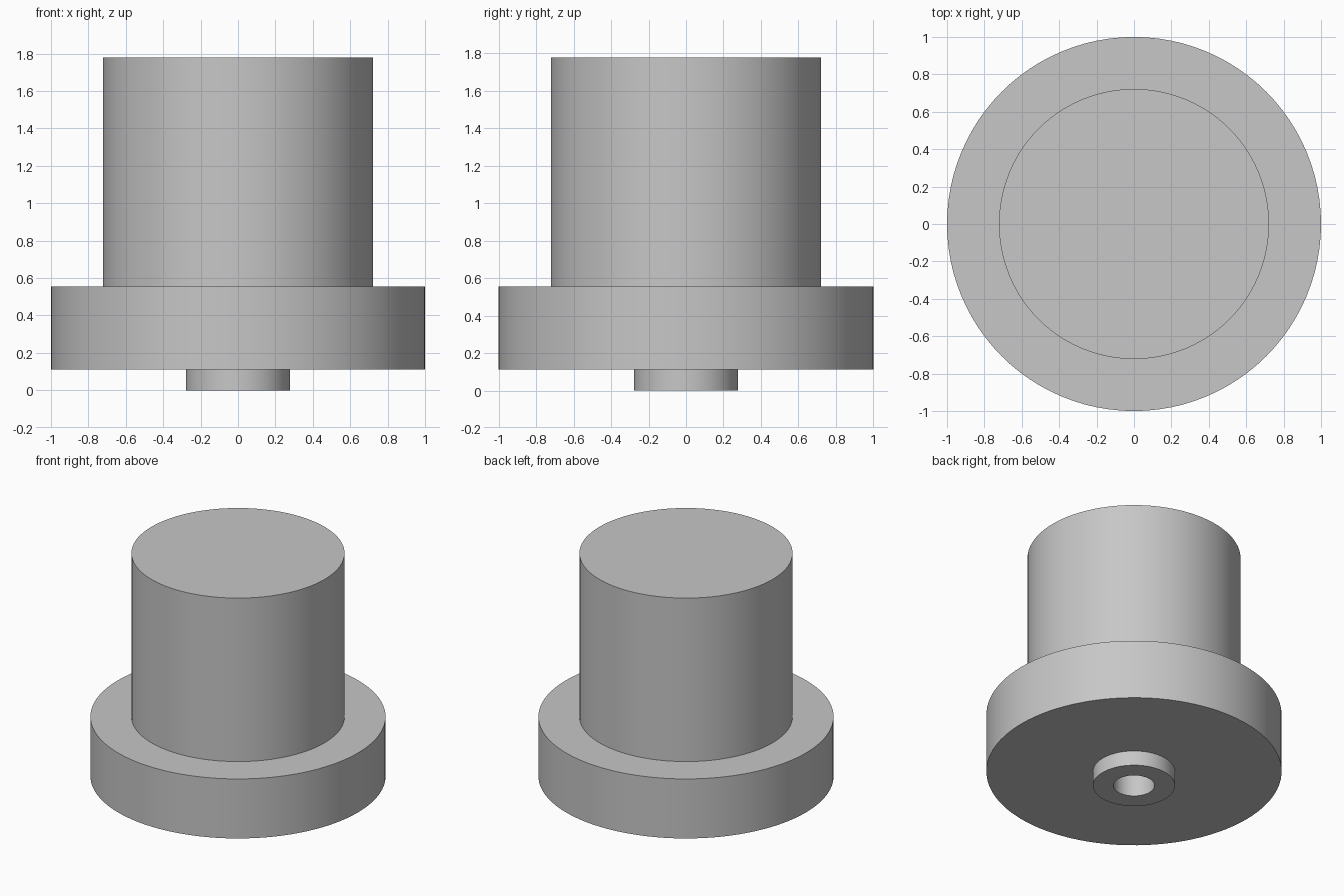
import bpy
import bmesh
import math

SEGMENTS = 96

cube = bpy.data.objects.get("Cube")
if cube:
    bpy.data.objects.remove(cube, do_unlink=True)

# Plain grey finish
grey = bpy.data.materials.new("plain_grey")
grey.use_nodes = True
colour = (0.57, 0.57, 0.57, 1)
grey.diffuse_color = colour
grey.node_tree.nodes["Principled BSDF"].inputs["Base Color"].default_value = colour


def lathe(name, profile, material):
    """Revolve a (radius, height) profile about z into one closed solid."""
    bm = bmesh.new()
    verts = [bm.verts.new((r, 0, z)) for r, z in profile]
    edges = [bm.edges.new(pair) for pair in zip(verts, verts[1:])]
    bmesh.ops.spin(bm, geom=verts + edges, cent=(0, 0, 0), axis=(0, 0, 1),
                   angle=math.tau, steps=SEGMENTS)
    bmesh.ops.remove_doubles(bm, verts=bm.verts, dist=1e-4)
    bmesh.ops.recalc_face_normals(bm, faces=bm.faces)
    mesh = bpy.data.meshes.new(name)
    bm.to_mesh(mesh)
    bm.free()
    mesh.materials.append(material)
    obj = bpy.data.objects.new(name, mesh)
    bpy.context.collection.objects.link(obj)
    return obj


bore, boss, grip, flange = 0.139, 0.278, 0.722, 1.0
bore_top, boss_top, flange_top, top = 0.67, 0.111, 0.556, 1.778

# Stepped knob: blind bore, boss, flange and grip
knob = lathe("stepped_knob", [
    (0, bore_top), (bore, bore_top), (bore, 0),
    (boss, 0), (boss, boss_top),
    (flange, boss_top), (flange, flange_top),
    (grip, flange_top), (grip, top), (0, top),
], grey)

bpy.ops.object.select_all(action="DESELECT")
knob.select_set(True)
bpy.context.view_layer.objects.active = knob
bpy.ops.object.shade_smooth_by_angle(angle=math.radians(30))
